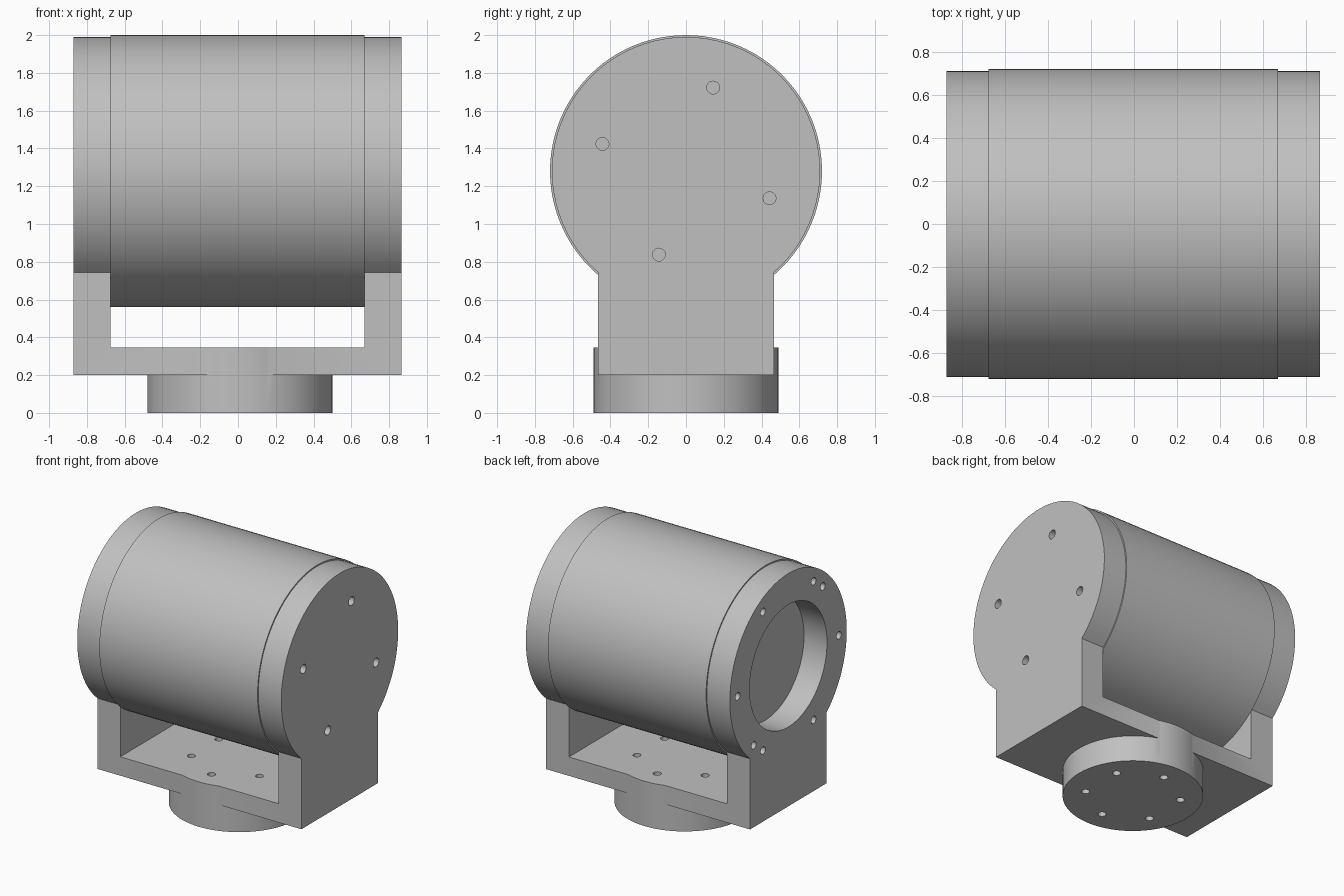
import bpy, bmesh, math
from mathutils import Matrix, Vector

cube = bpy.data.objects.get("Cube")
if cube:
    bpy.data.objects.remove(cube, do_unlink=True)

grey = bpy.data.materials.new("plain_grey")
grey.use_nodes = True
colour = (0.53, 0.53, 0.53, 1)
grey.diffuse_color = colour
grey.node_tree.nodes["Principled BSDF"].inputs["Base Color"].default_value = colour

AXIS_Z = 1.28                 # height of the drum axis
LEFT, RIGHT = 0.865, -0.87    # outer faces of the yoke
IN_LEFT, IN_RIGHT = 0.67, -0.675
HALF_W = 0.465                # half depth of the yoke arms
FLOOR_LOW, FLOOR_TOP = 0.2, 0.345


def make(name, bm):
    bmesh.ops.recalc_face_normals(bm, faces=bm.faces)
    mesh = bpy.data.meshes.new(name)
    bm.to_mesh(mesh)
    bm.free()
    mesh.materials.append(grey)
    obj = bpy.data.objects.new(name, mesh)
    bpy.context.collection.objects.link(obj)
    return obj


def add_rod(bm, start, end, radius, sides):
    """Add a closed cylinder between two points."""
    start, end = Vector(start), Vector(end)
    direction = end - start
    turn = direction.to_track_quat('Z', 'Y').to_matrix().to_4x4()
    bmesh.ops.create_cone(bm, cap_ends=True, segments=sides, radius1=radius,
                          radius2=radius, depth=direction.length,
                          matrix=Matrix.Translation((start + end) / 2) @ turn)


def rods_along_x(bm, x1, x2, ring, radius, degrees):
    """Add holes on a circle around the drum axis."""
    for d in degrees:
        y = ring * math.cos(math.radians(d))
        z = AXIS_Z + ring * math.sin(math.radians(d))
        add_rod(bm, (x1, y, z), (x2, y, z), radius, 20)


def select_only(obj):
    bpy.ops.object.select_all(action='DESELECT')
    obj.select_set(True)
    bpy.context.view_layer.objects.active = obj


def combine(target, tool, operation):
    tool.hide_render = True
    mod = target.modifiers.new(operation, 'BOOLEAN')
    mod.operation, mod.solver, mod.object = operation, 'EXACT', tool
    select_only(target)
    bpy.ops.object.modifier_apply(modifier=mod.name)
    bpy.data.objects.remove(tool, do_unlink=True)


def smooth(obj):
    select_only(obj)
    bpy.ops.object.shade_smooth_by_angle(angle=math.radians(30))


# Yoke: keyhole outline run along x
bm = bmesh.new()
disc_r = 0.71
low = -math.acos(HALF_W / disc_r)
sweep = math.pi - 2 * low
steps = 64
outline = [(-HALF_W, FLOOR_LOW), (HALF_W, FLOOR_LOW)]
for i in range(steps + 1):
    a = low + sweep * i / steps
    outline.append((disc_r * math.cos(a), AXIS_Z + disc_r * math.sin(a)))
face = bm.faces.new([bm.verts.new((RIGHT, y, z)) for y, z in outline])
run = bmesh.ops.extrude_face_region(bm, geom=[face])
bmesh.ops.translate(bm, vec=(LEFT - RIGHT, 0, 0),
                    verts=[v for v in run["geom"] if isinstance(v, bmesh.types.BMVert)])
yoke = make("yoke", bm)

# Clear the space between the two arms
bm = bmesh.new()
bmesh.ops.create_cube(bm, size=1)
bmesh.ops.scale(bm, vec=(IN_LEFT - IN_RIGHT, 2, 2), verts=bm.verts)
bmesh.ops.translate(bm, vec=((IN_LEFT + IN_RIGHT) / 2, 0, FLOOR_TOP + 1), verts=bm.verts)
combine(yoke, make("gap_cutter", bm), 'DIFFERENCE')

# Round foot, level with the yoke floor
base_x = 0.01
bm = bmesh.new()
add_rod(bm, (base_x, 0, 0), (base_x, 0, FLOOR_TOP), 0.49, 64)
combine(yoke, make("foot", bm), 'UNION')

# Bolt holes in both arms and the foot, and the round opening in the right arm
bm = bmesh.new()
rods_along_x(bm, LEFT + 0.1, IN_LEFT - 0.02, 0.465, 0.034, [72 + 90 * k for k in range(4)])
rods_along_x(bm, RIGHT - 0.1, IN_RIGHT + 0.02, 0.615, 0.029,
             [60 * k for k in range(6)] + [133, 313])
add_rod(bm, (RIGHT - 0.1, 0, AXIS_Z), (IN_RIGHT + 0.02, 0, AXIS_Z), 0.47, 64)
for k in range(6):
    a = math.radians(30 + 60 * k)
    x, y = base_x + 0.335 * math.cos(a), 0.335 * math.sin(a)
    add_rod(bm, (x, y, -0.1), (x, y, FLOOR_TOP + 0.1), 0.029, 20)
combine(yoke, make("hole_cutter", bm), 'DIFFERENCE')
smooth(yoke)

# Drum held between the arms
bm = bmesh.new()
add_rod(bm, (IN_RIGHT, 0, AXIS_Z), (IN_LEFT, 0, AXIS_Z), 0.72, 96)
smooth(make("drum", bm))
